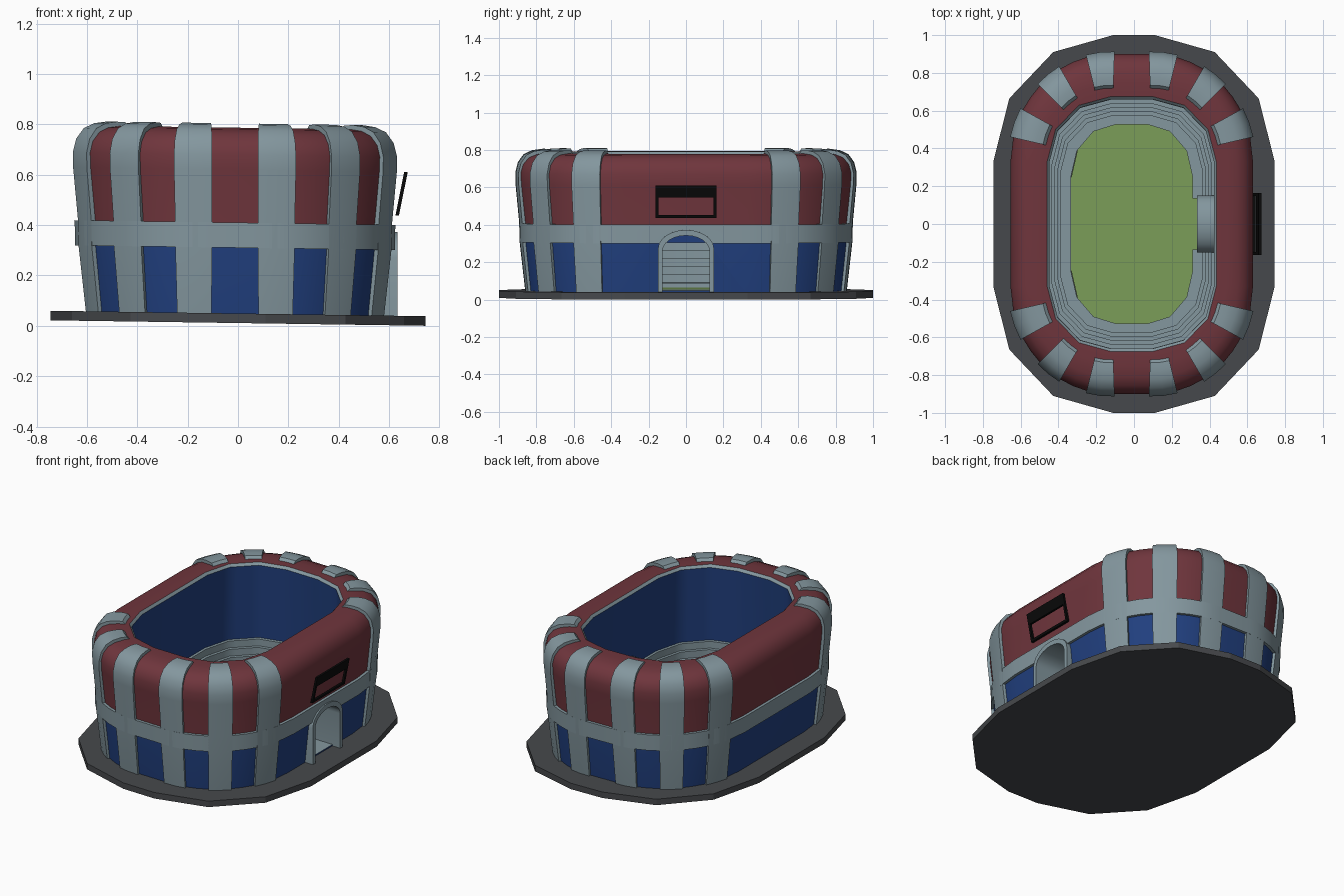
import bpy, bmesh, math
from mathutils import Matrix

if "Cube" in bpy.data.objects:
    bpy.data.objects.remove(bpy.data.objects["Cube"])


def material(name, rgb):
    m = bpy.data.materials.new(name)
    m.diffuse_color = (*rgb, 1)
    m.use_nodes = True
    m.node_tree.nodes["Principled BSDF"].inputs["Base Color"].default_value = m.diffuse_color
    return m


GREY = material("grey concrete", (0.23, 0.31, 0.345))
BLUE = material("blue panel", (0.015, 0.05, 0.21))
RED = material("red roof", (0.16, 0.036, 0.046))
GREEN = material("green turf", (0.2, 0.34, 0.1))
DARK = material("dark paving", (0.062, 0.066, 0.072))
BLACK = material("black screen frame", (0.003, 0.003, 0.003))
SHIFT = -0.012   # the building sits slightly off the plinth centre


def skin(name, rows, mats, ring=False, seg_mats=None, smooth=35, shift=SHIFT):
    """Join successive closed cross-sections; cap the ends unless it is a ring."""
    bm = bmesh.new()
    vs = [[bm.verts.new((x + shift, y, z)) for x, y, z in r] for r in rows]
    n = len(rows[0])
    for a in range(len(rows) if ring else len(rows) - 1):
        r, s = vs[a], vs[(a + 1) % len(rows)]
        for i in range(n):
            j = (i + 1) % n
            f = bm.faces.new((r[i], r[j], s[j], s[i]))
            if seg_mats:
                f.material_index = seg_mats[i]
    if not ring:
        bm.faces.new(vs[0])
        bm.faces.new(vs[-1])
    bmesh.ops.recalc_face_normals(bm, faces=bm.faces[:])
    me = bpy.data.meshes.new(name)
    bm.to_mesh(me)
    bm.free()
    for m in mats:
        me.materials.append(m)
    ob = bpy.data.objects.new(name, me)
    bpy.context.collection.objects.link(ob)
    ob["smooth"] = smooth
    return ob


def point(t, sx, sy, d, e, z, k=1.0, faceted=False):
    """Point on a rounded rectangle: corner centre (.11,.33)*k, radii d and d+e."""
    a, b, f = t, t, 0
    if faceted:
        a = 30 * math.floor(t / 30)
        b, f = a + 30, (t - a) / 30
    a, b = math.radians(a), math.radians(b)
    s = math.sin(a) * (1 - f) + math.sin(b) * f
    c = math.cos(a) * (1 - f) + math.cos(b) * f
    return (sx * (0.11 * k + d * s), sy * (0.33 * k + (d + e) * c), z)


def around(ts):
    """Columns all the way round, from one quadrant's angles."""
    cols = []
    for i, (sx, sy) in enumerate([(1, 1), (1, -1), (-1, -1), (-1, 1)]):
        cols += [(t, sx, sy) for t in (ts if i % 2 == 0 else ts[::-1])]
    return cols


FINE = [0, 7, 14, 22, 30, 37.5, 45, 53, 60, 68, 76, 90]
COARSE = [0, 30, 60, 90]

# plinth and pitch, low-sided slabs
skin("plinth", [[point(*c, 0.635, 0.035, z) for c in around(COARSE)]
                for z in (0.011, 0.049)], [DARK], smooth=0, shift=0)
skin("pitch", [[point(*c, 0.25, 0.04, z, 0.75) for c in around(COARSE)]
               for z in (0.03, 0.06)], [GREEN], smooth=0, shift=0)

# bowl: outer wall, roof, inner wall and seating tiers in one closed section
# (radius, extra y radius, z, corner scale, material)
prof = [(0.478, 0.035, 0.03, 1, 1), (0.508, 0.035, 0.31, 1, 1), (0.508, 0.035, 0.40, 1, 2),
        (0.53, 0.037, 0.62, 1, 2), (0.532, 0.038, 0.68, 1, 2), (0.52, 0.038, 0.725, 1, 2),
        (0.49, 0.036, 0.762, 1, 2), (0.45, 0.03, 0.78, 1, 2), (0.40, 0.02, 0.787, 1, 2),
        (0.338, 0.007, 0.785, 1, 0), (0.325, 0.005, 0.77, 1, 1)]
STEPS = 5
for i in range(STEPS + 1):
    f, g = i / STEPS, min(1, (i + 1) / STEPS)
    z = 0.30 - 0.043 * i
    mix = lambda u: (0.345 - 0.064 * u, 0.005 + 0.009 * u)
    k = lambda u: 1 - 0.15 * u
    prof.append((*mix(f), z, k(f), 0))
    if i < STEPS:
        prof.append((*mix(g), z, k(g), 0))
prof += [(0.24, 0.04, 0.085, 0.75, 0), (0.24, 0.04, 0.03, 0.75, 0)]
bowl = skin("bowl", [[point(*c, d, e, z, k, d < 0.42) for d, e, z, k, m in prof]
                     for c in around(FINE)], [GREY, BLUE, RED], True, [p[4] for p in prof])

# belt between windows and roof
belt_prof = [(0.525, 0.31), (0.527, 0.41), (0.49, 0.41), (0.49, 0.31)]
belt = skin("belt", [[point(*c, d, 0.035, z) for d, z in belt_prof]
                     for c in around(FINE)], [GREY], True)

# ribs: wall pilasters that bend over the roof, three per corner
rib_out = [(0.493, 0.03), (0.525, 0.31), (0.527, 0.41), (0.547, 0.62), (0.548, 0.68),
           (0.534, 0.735), (0.503, 0.777), (0.46, 0.797), (0.41, 0.804), (0.37, 0.802)]
rib_in = [(d - 0.03, max(0.03, z - 0.03)) for d, z in rib_out]
rib_in[0] = (0.463, 0.03)
rib_prof = rib_out + rib_in[::-1]
for n, (a, b) in enumerate([(-2, 14), (30, 45), (61, 77)]):
    for sx in (1, -1):
        for sy in (1, -1):
            skin("rib_%d_%s%s" % (n + 1, "right" if sx > 0 else "left",
                                  "_back" if sy > 0 else "_front"),
                 [[point(t, sx, sy, d, 0.035, z) for d, z in rib_prof]
                  for t in (a, (a + b) / 2, b)], [GREY])


# entrance tunnel on the right side
def arch(w, spring, top, bottom, n=12):
    arc = [(w * math.cos(math.pi * i / n), spring + (top - spring) * math.sin(math.pi * i / n))
           for i in range(n + 1)]
    return [(w, bottom)] + arc + [(-w, bottom)]


inner, outer = arch(0.125, 0.27, 0.352, 0.045), arch(0.15, 0.28, 0.382, 0.045)
X0, X1 = 0.345, 0.645
skin("entrance_tunnel", [[(X0, *p), (X1, *p), (X1, *q), (X0, *q)]
                         for p, q in zip(inner, outer)], [GREY])
cutter = skin("entrance_cutter", [[(x, *p) for p in arch(0.135, 0.275, 0.365, 0.058)]
                                  for x in (0.28, 0.8)], [GREY])
cutter.hide_render = True
for ob in (bowl, belt):
    mod = ob.modifiers.new("entrance", "BOOLEAN")
    mod.operation, mod.object, mod.solver = "DIFFERENCE", cutter, "EXACT"
    dg = bpy.context.evaluated_depsgraph_get()
    cut = bpy.data.meshes.new_from_object(ob.evaluated_get(dg))
    ob.modifiers.clear()
    ob.data = cut
bpy.data.objects.remove(cutter)


# leaning screen frame above the entrance
def frame_bar(name, y0, y1, z0, z1):
    lean = lambda z: 0.637 + 0.2 * (z - 0.445)
    skin(name, [[(lean(z0), y, z0), (lean(z0) + 0.014, y, z0),
                 (lean(z1) + 0.014, y, z1), (lean(z1), y, z1)] for y in (y0, y1)],
         [BLACK], smooth=0)


frame_bar("screen_top", -0.163, 0.163, 0.555, 0.62)
frame_bar("screen_bottom", -0.163, 0.163, 0.447, 0.462)
frame_bar("screen_side_front", -0.163, -0.148, 0.462, 0.555)
frame_bar("screen_side_back", 0.148, 0.163, 0.462, 0.555)

# the whole model leans slightly down to the right; then shading
lean_matrix = Matrix.Identity(4)
lean_matrix[2][0] = -0.0145
for ob in list(bpy.context.scene.objects):
    me = ob.data
    me.transform(lean_matrix)
    if ob["smooth"]:
        me.shade_smooth()
        me.set_sharp_from_angle(angle=math.radians(ob["smooth"]))
    else:
        me.shade_flat()
